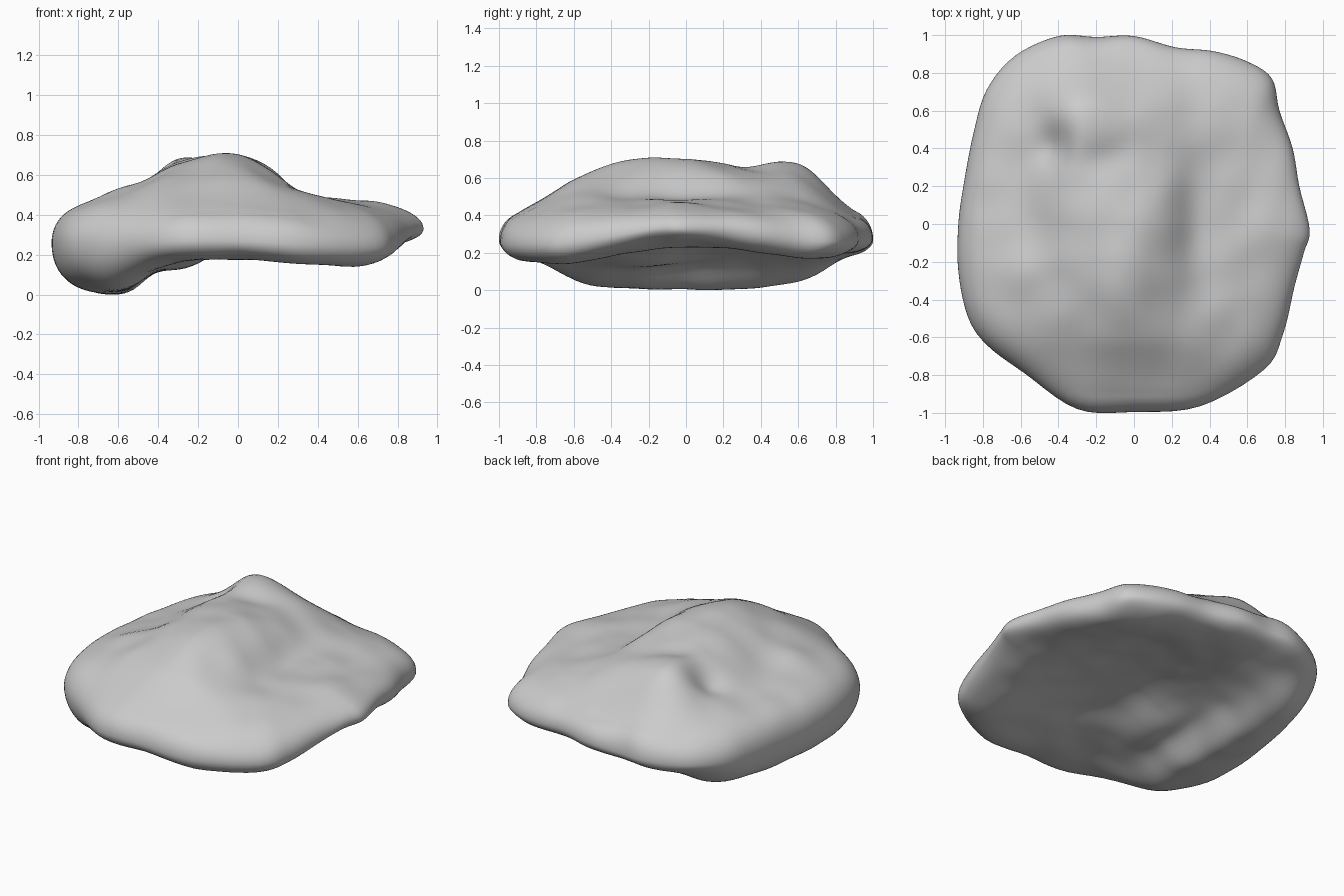
import bpy, bmesh, math
from mathutils import Vector, noise

if "Cube" in bpy.data.objects:
    bpy.data.objects.remove(bpy.data.objects["Cube"])

# Outline of the rock seen from above, with the height of its widest line
RIM = [(.93, -.03, .32), (.875, .2, .32), (.84, .4, .29), (.77, .6, .26), (.73, .77, .25),
       (.6, .86, .25), (.42, .915, .26), (.22, .935, .27), (0, .995, .27), (-.2, .99, .26),
       (-.4, .995, .26), (-.63, .89, .25), (-.78, .71, .25), (-.85, .48, .25), (-.9, .22, .25),
       (-.93, 0, .25), (-.93, -.25, .25), (-.88, -.49, .25), (-.78, -.64, .25),
       (-.58, -.79, .25), (-.3, -.98, .26), (0, -.995, .26), (.35, -.965, .24),
       (.69, -.77, .23), (.79, -.58, .25), (.85, -.33, .29), (.9, -.15, .32)]

# Coarse heights, rows y = .9 down to -.9, columns x = -.9 up to .9
TOP = [(.40, .42, .45, .42, .41, .40, .37),
       (.43, .47, .66, .60, .49, .43, .40),
       (.45, .48, .65, .63, .52, .44, .42),
       (.45, .49, .65, .69, .52, .45, .43),
       (.45, .50, .63, .68, .52, .45, .42),
       (.43, .47, .55, .58, .50, .43, .39),
       (.38, .40, .43, .43, .41, .37, .34)]
UNDER = [(.20, .15, .17, .18, .17, .16, .18),
         (.08, .03, .15, .20, .20, .16, .15),
         (.03, .00, .16, .24, .24, .21, .20),
         (.02, .00, .15, .24, .24, .22, .25),
         (.02, .00, .13, .22, .22, .19, .22),
         (.06, .03, .15, .18, .17, .13, .14),
         (.15, .11, .15, .16, .13, .11, .12)]
# Local bumps: x, y, radius in x, radius in y, height
TOP_BUMPS = [(-.43, .41, .09, .11, -.06), (-.13, .36, .12, .1, -.02), (-.6, -.25, .12, .12, .025),
             (.19, .1, .1, .3, .025), (.34, .05, .1, .35, -.02), (.68, 0, .15, .15, .015)]
UNDER_BUMPS = [(-.42, 0, .08, .5, .035), (-.54, .05, .06, .45, -.01),
               (-.25, -.2, .12, .15, -.03)]


def spline(a, b, c, d, t):
    return b + .5 * t * (c - a + t * (2 * a - 5 * b + 4 * c - d + t * (3 * (b - c) + d - a)))


def sample_row(row, u):
    i = min(int(u), 5)
    p = [row[max(0, min(6, i + k))] for k in (-1, 0, 1, 2)]
    return spline(*p, u - i)


def height(grid, bumps, x, y):
    u = max(0, min(6, (x + .9) / .3))
    v = max(0, min(6, (.9 - y) / .3))
    h = sample_row([sample_row(r, u) for r in grid], v)
    return h + sum(a * math.exp(-((x - cx) / wx) ** 2 - ((y - cy) / wy) ** 2)
                   for cx, cy, wx, wy, a in bumps)


def rim_point(s):
    i, n = int(s), len(RIM)
    p = [Vector(RIM[(i + k) % n]) for k in (-1, 0, 1, 2)]
    return spline(*p, s - i)


def surface(r, t, top):
    x, y = r.x * t, r.y * t
    h = height(TOP, TOP_BUMPS, x, y) if top else height(UNDER, UNDER_BUMPS, x, y)
    h += .012 * noise.noise(Vector((x * 5, y * 5, 0 if top else 7)))
    f = math.sqrt(max(0, 1 - t ** (10 if top else 12)))
    return Vector((x, y, r.z + (h - r.z) * f))


SEGS, RINGS = 135, 44
bm = bmesh.new()
rims = [rim_point(i * len(RIM) / SEGS) for i in range(SEGS)]
ts = [math.sin(math.pi / 2 * k / RINGS) for k in range(1, RINGS + 1)]

# Rings from the top centre out over the rim and back in underneath
path = [(t, True) for t in ts] + [(t, False) for t in reversed(ts[:-1])]
rings = [[bm.verts.new(surface(r, t, top)) for r in rims] for t, top in path]
for a, b in zip(rings, rings[1:]):
    for i in range(SEGS):
        j = (i + 1) % SEGS
        bm.faces.new((a[i], b[i], b[j], a[j]))
for ring in (rings[0], rings[-1]):
    mid = bm.verts.new(sum((v.co for v in ring), Vector()) / SEGS)
    for i in range(SEGS):
        bm.faces.new((mid, ring[i], ring[(i + 1) % SEGS]))

# Stand on the floor
low = min(v.co.z for v in bm.verts)
bmesh.ops.translate(bm, verts=bm.verts, vec=(0, 0, -low))
bmesh.ops.recalc_face_normals(bm, faces=bm.faces)
mesh = bpy.data.meshes.new("rock")
bm.to_mesh(mesh)
bm.free()
mesh.shade_smooth()
rock = bpy.data.objects.new("rock", mesh)
bpy.context.collection.objects.link(rock)
